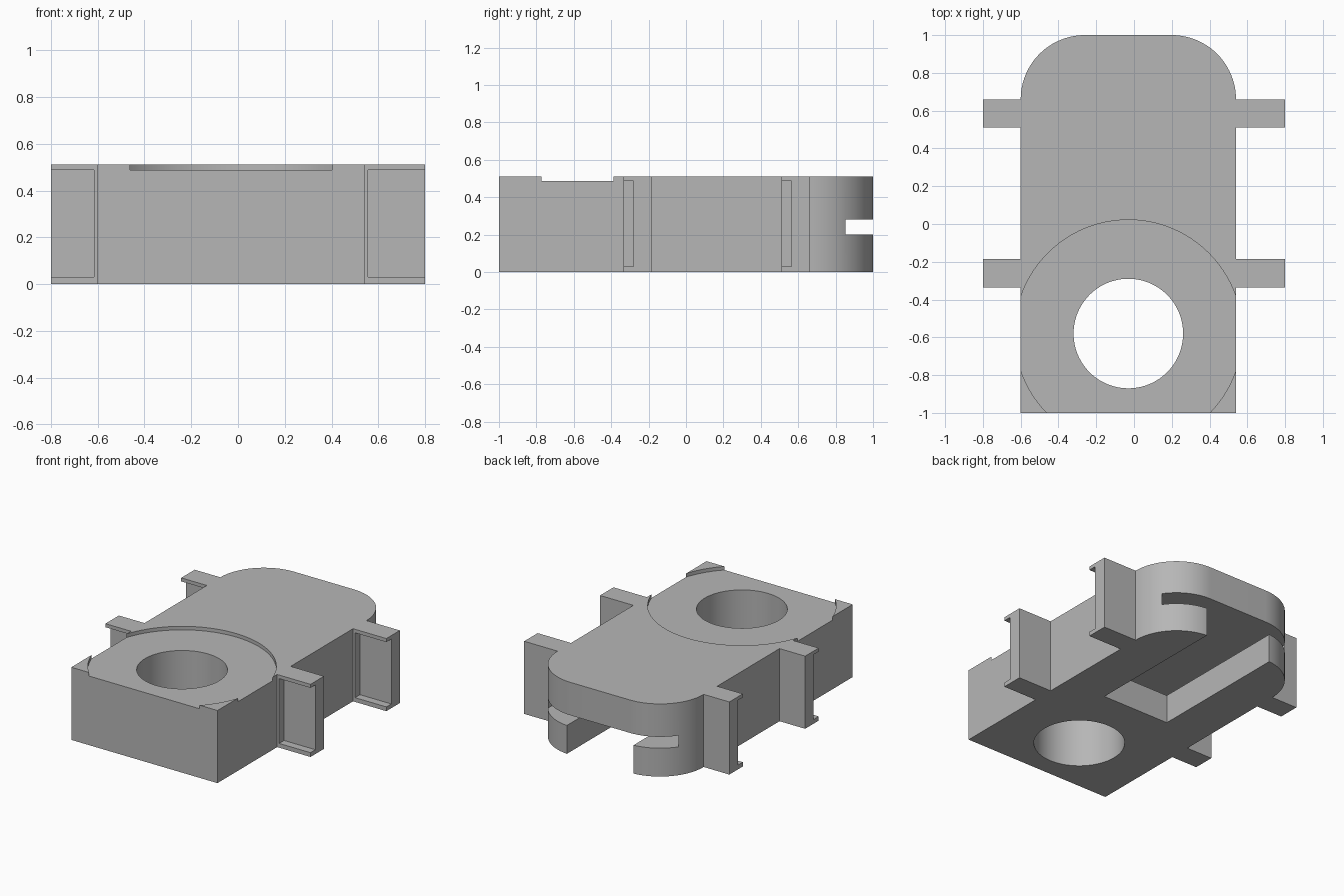
import bpy, bmesh
from math import sin, cos, pi

if "Cube" in bpy.data.objects:
    bpy.data.objects.remove(bpy.data.objects["Cube"], do_unlink=True)

# Main dimensions
CX = -0.03                      # centre line of the body
LEFT, RIGHT = 0.54, -0.60       # body sides
TAB = 0.80                      # outer end of the tabs
HEIGHT = 0.512
R = 0.34                        # back corner radius
TABS = [(-0.335, -0.185), (0.51, 0.66)]

grey = bpy.data.materials.new("plain_grey")
grey.use_nodes = True
colour = (0.47, 0.47, 0.47, 1)
grey.diffuse_color = colour
grey.node_tree.nodes["Principled BSDF"].inputs["Base Color"].default_value = colour


def prism(name, points, z0, z1):
    """Extrude a closed outline from z0 to z1."""
    bm = bmesh.new()
    face = bm.faces.new([bm.verts.new((x, y, z0)) for x, y in points])
    top = bmesh.ops.extrude_face_region(bm, geom=[face])
    verts = [v for v in top["geom"] if isinstance(v, bmesh.types.BMVert)]
    bmesh.ops.translate(bm, verts=verts, vec=(0, 0, z1 - z0))
    bmesh.ops.recalc_face_normals(bm, faces=bm.faces)
    mesh = bpy.data.meshes.new(name)
    bm.to_mesh(mesh)
    bm.free()
    mesh.materials.append(grey)
    obj = bpy.data.objects.new(name, mesh)
    bpy.context.collection.objects.link(obj)
    return obj


def box(name, x0, x1, y0, y1, z0, z1):
    return prism(name, [(x0, y0), (x1, y0), (x1, y1), (x0, y1)], z0, z1)


def arc(cx, cy, r, a0, a1, n):
    return [(cx + r * cos(a0 + (a1 - a0) * i / n),
             cy + r * sin(a0 + (a1 - a0) * i / n)) for i in range(n + 1)]


def disc(name, r, z0, z1):
    return prism(name, arc(CX, -0.58, r, 0, 2 * pi, 96)[:-1], z0, z1)


# Body outline with side tabs and rounded back corners
outline = [(LEFT, -1)]
for y0, y1 in TABS:
    outline += [(LEFT, y0), (TAB, y0), (TAB, y1), (LEFT, y1)]
outline += arc(LEFT - R, 1 - R, R, 0, pi / 2, 24)[1:]
outline += arc(RIGHT + R, 1 - R, R, pi / 2, pi, 24)[:-1]
for y0, y1 in reversed(TABS):
    outline += [(RIGHT, y1), (-TAB, y1), (-TAB, y0), (RIGHT, y0)]
outline.append((RIGHT, -1))
body = prism("body_with_tabs", outline, 0, HEIGHT)

# Round hole, shallow round recess, and T-shaped slide slot underneath
cutters = [
    disc("hole_cutter", 0.29, -0.1, 0.7),
    disc("recess_cutter", 0.602, 0.487, 0.7),
    box("channel_cutter", CX - 0.26, CX + 0.26, -0.02, 1.2, -0.1, 0.24),
    box("undercut_cutter", CX - 0.51, CX + 0.51, -0.2, 1.2, 0.2, 0.28),
]
# Pockets in the tabs, open to the front and the outer end
for y0, y1 in TABS:
    for x0, x1 in ((LEFT + 0.016, 1), (-1, RIGHT - 0.016)):
        cutters.append(box("pocket_cutter", x0, x1, y0 - 0.05, y0 + 0.055,
                           0.03, 0.487))

bpy.ops.object.select_all(action="DESELECT")
bpy.context.view_layer.objects.active = body
body.select_set(True)
for cutter in cutters:
    cutter.hide_render = True
    mod = body.modifiers.new(cutter.name, "BOOLEAN")
    mod.operation = "DIFFERENCE"
    mod.solver = "EXACT"
    mod.object = cutter
    bpy.ops.object.modifier_apply(modifier=mod.name)
    bpy.data.objects.remove(cutter, do_unlink=True)

bpy.ops.object.shade_smooth_by_angle(angle=pi / 6)
